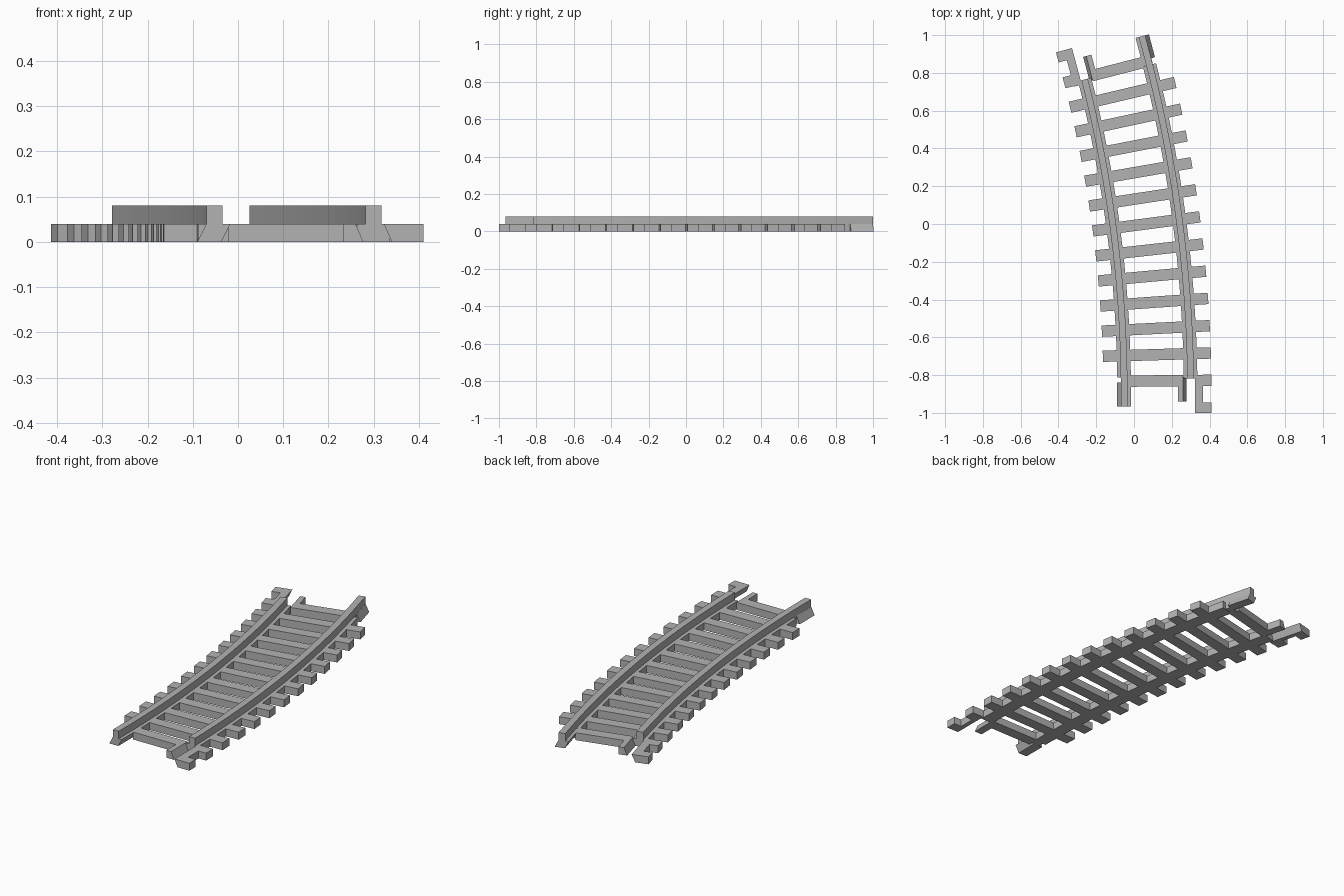
import bpy
import bmesh
from math import radians, sin, cos

default = bpy.data.objects.get("Cube")
if default:
    bpy.data.objects.remove(default, do_unlink=True)

RADIUS = 6.9            # bend radius of the centre line
LENGTH = RADIUS * radians(15)
MID_X, START_Y = 0.124, -0.90
GAUGE = 0.176           # rail offset from the centre line
BED, TOP = 0.04, 0.08   # heights of the sleepers and of the rails
SLEEPERS = 13

grey = bpy.data.materials.new("track grey")
grey.use_nodes = True
grey.diffuse_color = (0.45, 0.45, 0.45, 1)
grey.node_tree.nodes["Principled BSDF"].inputs["Base Color"].default_value = grey.diffuse_color


def place(s, u, z, pivot=None):
    """Point at distance s along the bend and u sideways; straight past the ends."""
    a = min(max(s if pivot is None else pivot, 0), LENGTH) / RADIUS
    extra = s - a * RADIUS
    return (MID_X - RADIUS + (RADIUS + u) * cos(a) - extra * sin(a),
            START_Y + (RADIUS + u) * sin(a) + extra * cos(a), z)


def sweep(bm, profile, stations, pivot=None):
    """Closed solid with a (u, z) cross-section carried through the stations."""
    rings = [[bm.verts.new(place(s, u, z, pivot)) for u, z in profile] for s in stations]
    n = len(profile)
    for r, q in zip(rings, rings[1:]):
        for i in range(n):
            j = (i + 1) % n
            bm.faces.new((r[i], r[j], q[j], q[i]))
    bm.faces.new(rings[0][::-1])
    bm.faces.new(rings[-1])


def box(u0, u1, z0=0.0, z1=BED):
    return [(u0, z0), (u1, z0), (u1, z1), (u0, z1)]


def finish(bm, name):
    bmesh.ops.recalc_face_normals(bm, faces=bm.faces)
    mesh = bpy.data.meshes.new(name)
    bm.to_mesh(mesh)
    bm.free()
    mesh.materials.append(grey)
    bpy.context.collection.objects.link(bpy.data.objects.new(name, mesh))


def stations(start, end, count=26):
    inner = [LENGTH * i / count for i in range(count + 1)]
    return [start] + [s for s in inner if start < s < end] + [end]


# Rails and the beds beneath them
for name, u, rail, bed in (
        ("right", -GAUGE, (-0.065, LENGTH - 0.08), (0.09, LENGTH - 0.08)),
        ("left", GAUGE, (0.08, LENGTH + 0.065), (0.08, LENGTH - 0.09))):
    bm = bmesh.new()
    sweep(bm, box(u - 0.0175, u + 0.0175, BED, TOP), stations(*rail))
    finish(bm, name + "_rail")
    bm = bmesh.new()
    sweep(bm, box(u - 0.036, u + 0.036), stations(*bed))
    finish(bm, name + "_rail_bed")

# Sleepers, the end ones cut short beside the couplings
bm = bmesh.new()
for i in range(SLEEPERS):
    s = (i + 0.5) * LENGTH / SLEEPERS
    spans = [(-0.286, 0.286)]
    if i == 0:
        spans = [(-0.145, 0.136), (0.216, 0.286)]
    elif i == SLEEPERS - 1:
        spans = [(-0.136, 0.145), (-0.286, -0.216)]
    for span in spans:
        sweep(bm, box(*span), (s - 0.03, s + 0.03), s)
finish(bm, "sleepers")

# Couplings: the same set at both ends, turned half round at the back
COUPLING = {
    "hook": [([(0.216, 0), (0.241, 0), (0.241, BED), (0.198, BED)], -0.10, 0.10),
             ([(0.216, 0), (0.286, 0), (0.286, BED), (0.198, BED)], -0.10, -0.045)],
    "guide_tab": [([(0.108, 0), (0.153, 0), (0.136, BED), (0.108, BED)], -0.04, 0.09)],
    "slanted_tongue": [([(-0.214, 0), (-0.161, 0), (-0.141, BED), (-0.194, BED)], -0.065, 0.06),
                       (box(-0.194, -0.141), 0.06, 0.09)],
}
for end in ("front", "back"):
    for part, solids in COUPLING.items():
        bm = bmesh.new()
        for profile, v0, v1 in solids:
            if end == "front":
                sweep(bm, profile, (v0, v1), 0)
            else:
                sweep(bm, [(-u, z) for u, z in profile], (LENGTH - v0, LENGTH - v1), LENGTH)
        finish(bm, f"{end}_{part}")
